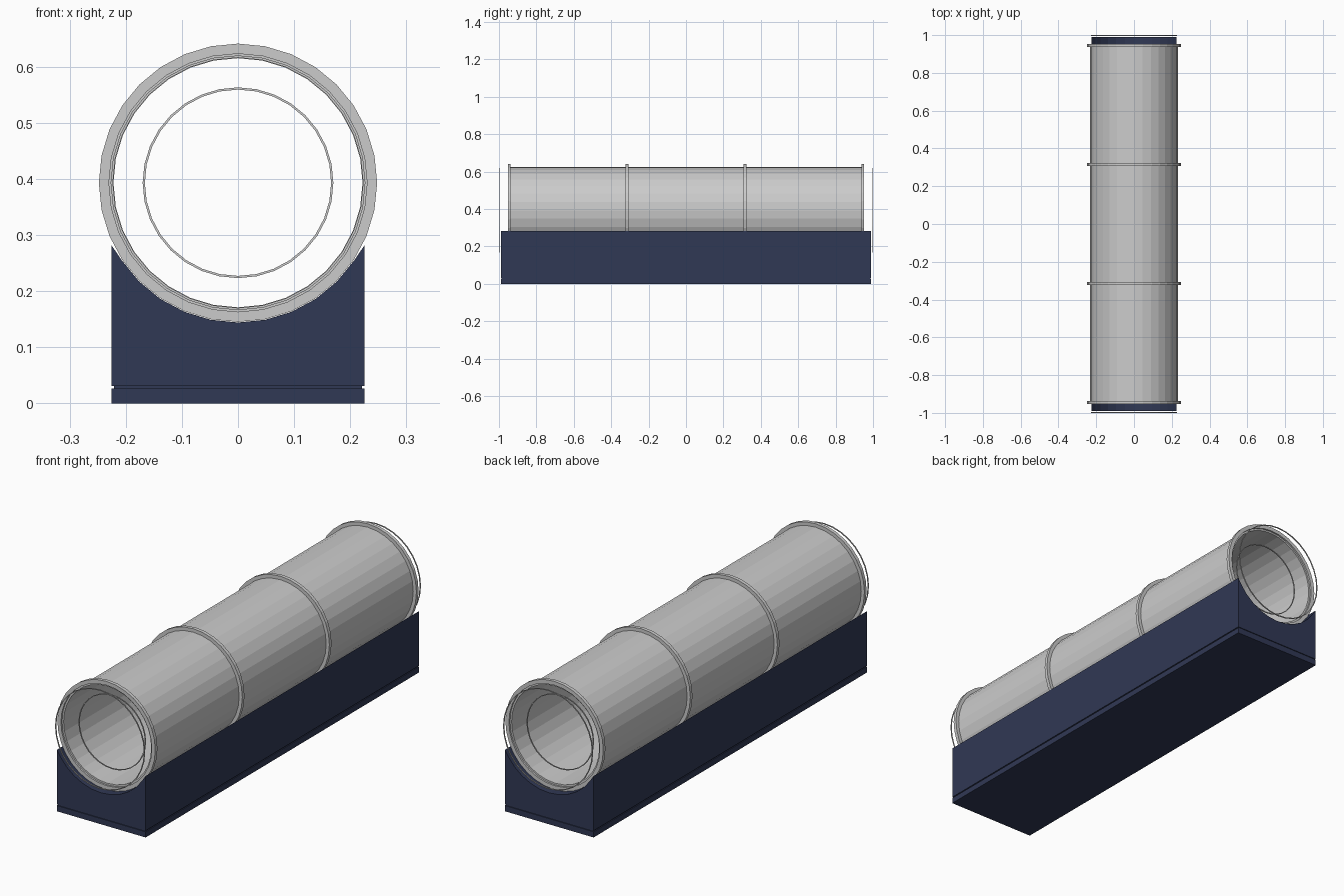
import bpy, bmesh
from math import sin, cos, pi, radians

if "Cube" in bpy.data.objects:
    bpy.data.objects.remove(bpy.data.objects["Cube"])

AXIS_Z = 0.393      # height of the tube axis
SIDES = 32


def finish(name, bm, mat=None):
    bmesh.ops.recalc_face_normals(bm, faces=bm.faces)
    mesh = bpy.data.meshes.new(name)
    bm.to_mesh(mesh)
    bm.free()
    obj = bpy.data.objects.new(name, mesh)
    bpy.context.collection.objects.link(obj)
    if mat:
        mesh.materials.append(mat)
    return obj


def ring(name, y, r_in, r_out, depth):
    """Rectangular section swept round the tube axis."""
    bm = bmesh.new()
    section = [(r_in, -depth / 2), (r_out, -depth / 2), (r_out, depth / 2), (r_in, depth / 2)]
    loops = []
    for i in range(SIDES):
        a = 2 * pi * i / SIDES
        loops.append([bm.verts.new((r * cos(a), y + d, AXIS_Z + r * sin(a))) for r, d in section])
    for i in range(SIDES):
        p, q = loops[i], loops[(i + 1) % SIDES]
        for k in range(4):
            n = (k + 1) % 4
            bm.faces.new((p[k], p[n], q[n], q[k]))
    return finish(name, bm)


def prism(name, profile, half_len, mat):
    """XZ outline extruded along y."""
    bm = bmesh.new()
    face = bm.faces.new([bm.verts.new((x, -half_len, z)) for x, z in profile])
    geom = bmesh.ops.extrude_face_region(bm, geom=[face])["geom"]
    verts = [g for g in geom if isinstance(g, bmesh.types.BMVert)]
    bmesh.ops.translate(bm, vec=(0, 2 * half_len, 0), verts=verts)
    return finish(name, bm, mat)


def rect(w, z0, z1):
    return [(-w, z0), (w, z0), (w, z1), (-w, z1)]


navy = bpy.data.materials.new("navy")
navy.diffuse_color = (0.03, 0.04, 0.09, 1)
navy.use_nodes = True
navy.node_tree.nodes["Principled BSDF"].inputs["Base Color"].default_value = navy.diffuse_color

# Base plate, shadow gap and cradle block with a round trough
prism("base_plate", rect(0.225, 0, 0.026), 0.99, navy)
prism("shadow_gap", rect(0.221, 0.026, 0.031), 0.986, navy)
trough = []
for i in range(11):
    a = radians(-33.75 - 11.25 * i)
    trough.append((0.249 * cos(a), AXIS_Z + 0.249 * sin(a)))
outline = [(-0.225, 0.031), (0.225, 0.031), (0.225, 0.281)] + trough + [(-0.225, 0.281)]
prism("cradle", outline, 0.99, navy)

# Open tube
ring("tube", 0, 0.222, 0.232, 1.89)

# Four clamping bands along the tube
for i in range(4):
    ring(f"band_{i + 1}", -0.945 + 0.63 * i, 0.23, 0.248, 0.016)

# Thin hoops outside and just inside each end
for side, s in (("front", -1), ("back", 1)):
    ring(f"{side}_outer_hoop", s * 0.998, 0.223, 0.227, 0.004)
    ring(f"{side}_inner_hoop", s * 0.91, 0.166, 0.170, 0.004)
